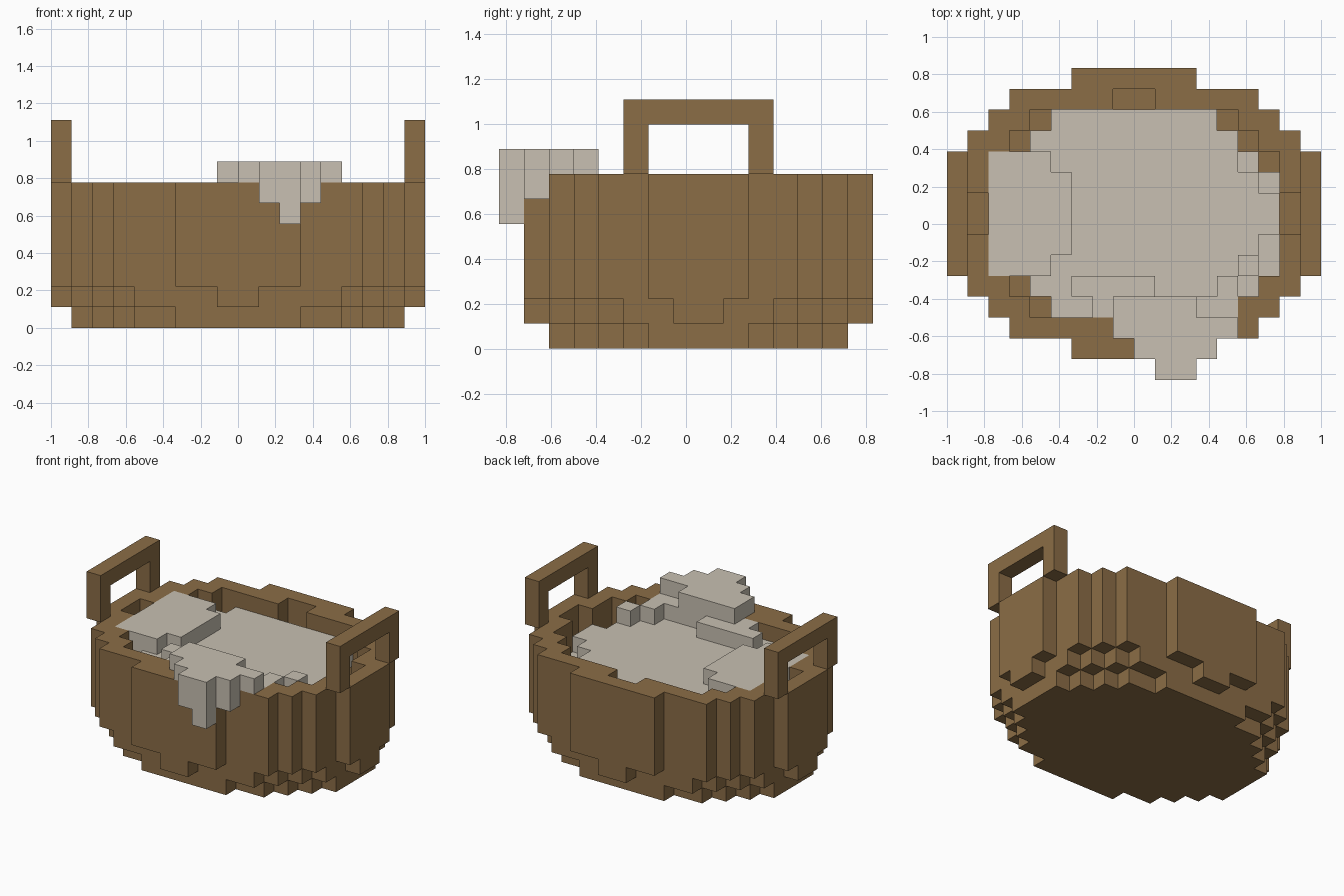
import bpy
import bmesh
import math
from mathutils import Vector

U = 1 / 9                      # edge of one block
FIRST_ROW = -6.5               # front edge of row 0, in blocks

if "Cube" in bpy.data.objects:
    bpy.data.objects.remove(bpy.data.objects["Cube"], do_unlink=True)


def material(name, rgb):
    mat = bpy.data.materials.new(name)
    mat.use_nodes = True
    mat.diffuse_color = (*rgb, 1)
    mat.node_tree.nodes["Principled BSDF"].inputs["Base Color"].default_value = (*rgb, 1)
    return mat


def slab(rows, z0, z1):
    """Blocks for {row: (left, right)} spans between two heights."""
    return {(x, r, z) for r, (a, b) in rows.items()
            for x in range(a, b) for z in range(z0, z1)}


def mirrored(half_widths, start=0):
    """Rows symmetric in x, and mirrored front to back."""
    widths = half_widths + half_widths[::-1]
    return {start + i: (-w, w) for i, w in enumerate(widths)}


def build(name, cells, mat):
    """Outer skin of a set of blocks, with flat areas merged."""
    bm = bmesh.new()
    for cell in cells:
        for axis in range(3):
            for side in (0, 1):
                near = list(cell)
                near[axis] += 2 * side - 1
                if tuple(near) in cells:
                    continue
                u, v = (axis + 1) % 3, (axis + 2) % 3
                loop = [(0, 0), (1, 0), (1, 1), (0, 1)]
                if not side:
                    loop.reverse()
                verts = []
                for du, dv in loop:
                    p = Vector(cell)
                    p[axis] += side
                    p[u] += du
                    p[v] += dv
                    p.y += FIRST_ROW
                    verts.append(bm.verts.new(p * U))
                bm.faces.new(verts)
    bmesh.ops.remove_doubles(bm, verts=bm.verts, dist=U / 100)
    bmesh.ops.dissolve_limit(bm, angle_limit=math.radians(1),
                             verts=bm.verts, edges=bm.edges)
    mesh = bpy.data.meshes.new(name)
    bm.to_mesh(mesh)
    bm.free()
    mesh.materials.append(mat)
    obj = bpy.data.objects.new(name, mesh)
    bpy.context.collection.objects.link(obj)
    return obj


wood = material("brown wood", (0.258, 0.153, 0.061))
cream = material("pale cream", (0.578, 0.527, 0.445))

# Tub: two stepped floor layers and a hollow wall
tub = slab(mirrored([3, 5, 6, 7, 8, 8], 1), 0, 1)
tub |= slab(mirrored([1, 5, 6, 7, 8, 8, 9]), 1, 2)
tub |= slab(mirrored([3, 6, 7, 8, 8, 9, 9]), 2, 7)
tub -= slab(mirrored([1, 5, 6, 7, 7, 8], 1), 2, 7)
build("tub", tub, wood)

# Square handles on both ends
for name, x in (("right_handle", -9), ("left_handle", 8)):
    frame = slab({r: (x, x + 1) for r in range(4, 10)}, 7, 10)
    frame -= slab({r: (x, x + 1) for r in range(5, 9)}, 7, 9)
    build(name, frame, wood)

# Filling: lower fringe, main surface, raised lumps
filling = slab({3: (-5, 6), 4: (-6, 7), 5: (-7, 7), 6: (-7, 7),
                7: (-7, 7), 8: (-7, 7), 9: (-6, 6)}, 4, 5)
filling |= slab({2: (-4, 5), 3: (-5, 5), 4: (-7, 6), 5: (-7, 6), 6: (-7, 7),
                 7: (-7, 7), 8: (-7, 6), 9: (-7, 5), 10: (-5, 5), 11: (-4, 4)}, 5, 6)
filling |= slab({4: (-7, -4), 5: (-7, -3), 6: (-7, -3),
                 7: (-7, -3), 8: (-7, -3), 9: (-7, -4)}, 6, 7)
filling |= slab({2: (-2, 5), 3: (-3, 1)}, 6, 7)
filling |= slab({3: (4, 5), 4: (5, 6)}, 6, 7)

# Overflow across the front rim, with drips
filling |= slab({2: (-1, 3), 1: (-1, 5), 0: (0, 4), -1: (1, 3)}, 7, 8)
filling |= slab({0: (3, 4), -1: (1, 3)}, 6, 7)
filling |= slab({-1: (2, 3)}, 5, 6)
build("filling", filling, cream)
